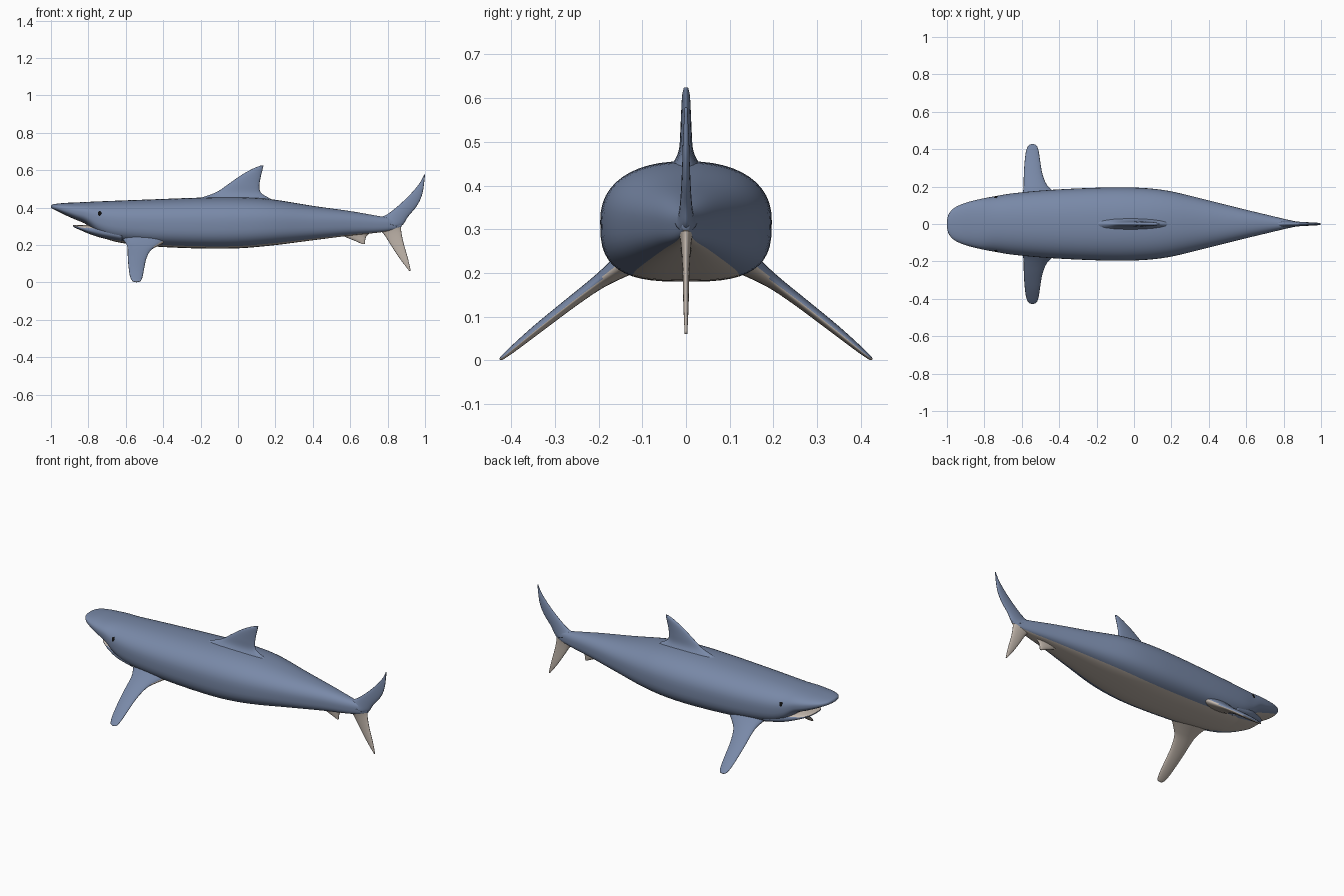
import bpy, bmesh
from math import sin, cos, pi, radians
from mathutils import Vector

if "Cube" in bpy.data.objects:
    bpy.data.objects.remove(bpy.data.objects["Cube"])


def material(name, rgb):
    m = bpy.data.materials.new(name)
    m.diffuse_color = (*rgb, 1)
    m.use_nodes = True
    m.node_tree.nodes["Principled BSDF"].inputs["Base Color"].default_value = m.diffuse_color
    return m


BLUE = material("blue_skin", (0.19, 0.25, 0.39))
CREAM = material("cream_belly", (0.56, 0.49, 0.43))
BLACK = material("black_eye", (0.005, 0.005, 0.005))


def smooth_rows(rows, steps=5):
    """Catmull-Rom interpolation of equally long rows of numbers."""
    out = []
    for i in range(len(rows) - 1):
        a, b, c, d = (rows[max(i - 1, 0)], rows[i], rows[i + 1],
                      rows[min(i + 2, len(rows) - 1)])
        for k in range(steps):
            t = k / steps
            out.append([0.5 * (2 * q + (r - p) * t + (2 * p - 5 * q + 4 * r - s) * t * t
                               + (3 * q - p - 3 * r + s) * t ** 3)
                        for p, q, r, s in zip(a, b, c, d)])
    out.append(list(rows[-1]))
    return out


def loft(name, rings, mats, is_second):
    """Skin rings of points, cap both ends, colour faces by normal."""
    bm = bmesh.new()
    vs = [[bm.verts.new(p) for p in ring] for ring in rings]
    n = len(vs[0])
    for a, b in zip(vs, vs[1:]):
        for j in range(n):
            f = bm.faces.new((a[j], a[(j + 1) % n], b[(j + 1) % n], b[j]))
            f.material_index = j
    for ring in (vs[0], vs[-1]):
        bm.faces.new(ring).material_index = 0
    bmesh.ops.recalc_face_normals(bm, faces=bm.faces)
    for f in bm.faces:
        f.material_index = int(is_second(f.material_index, f.normal))
        f.smooth = True
    me = bpy.data.meshes.new(name)
    bm.to_mesh(me)
    bm.free()
    for m in mats:
        me.materials.append(m)
    ob = bpy.data.objects.new(name, me)
    bpy.context.collection.objects.link(ob)
    return ob


N = 48


def power(v, n):
    return (1 if v >= 0 else -1) * abs(v) ** (2 / n)


def body_ring(x, top, bot, hw):
    """Rounded section with a flatter underside."""
    mid, h = (top + bot) / 2, (top - bot) / 2
    pts = []
    for j in range(N):
        a = 2 * pi * j / N
        n = 2.3 if sin(a) >= 0 else 3.0
        pts.append((x, hw * power(cos(a), n), mid + h * power(sin(a), n)))
    return pts


def belly(j, normal):
    return 240 <= (j + 0.5) * 360 / N <= 300


# Body: x, top, bottom, half width
body = [(-1.0, 0.408, 0.398, 0.012), (-0.992, 0.416, 0.393, 0.05),
        (-0.965, 0.421, 0.38, 0.083), (-0.92, 0.425, 0.358, 0.106),
        (-0.87, 0.427, 0.336, 0.122), (-0.81, 0.43, 0.309, 0.136),
        (-0.74, 0.433, 0.25, 0.149), (-0.64, 0.437, 0.214, 0.165),
        (-0.45, 0.444, 0.192, 0.182), (-0.2, 0.453, 0.181, 0.194),
        (0.0, 0.455, 0.182, 0.195), (0.18, 0.444, 0.197, 0.178),
        (0.4, 0.409, 0.225, 0.126), (0.6, 0.381, 0.25, 0.076),
        (0.75, 0.355, 0.266, 0.04), (0.83, 0.342, 0.28, 0.02),
        (0.875, 0.325, 0.298, 0.008)]
loft("body", [body_ring(*r) for r in smooth_rows(body)], (BLUE, CREAM), belly)

# Lower jaw, leaving the open mouth under the snout
jaw = [(-0.882, 0.306, 0.3, 0.02), (-0.872, 0.307, 0.292, 0.055),
       (-0.84, 0.306, 0.278, 0.085), (-0.79, 0.308, 0.257, 0.112),
       (-0.72, 0.31, 0.235, 0.138), (-0.62, 0.3, 0.215, 0.15)]
loft("lower_jaw", [body_ring(*r) for r in smooth_rows(jaw)], (BLUE, CREAM),
     lambda j, n: belly(j, n) or n.z > 0.6)


def fin(name, rows, thick_dir, mats, is_second=lambda j, n: False):
    """Rows: leading point (3), trailing point (3), half thickness."""
    rings = []
    for r in smooth_rows(rows, 6):
        lead, trail, t = Vector(r[:3]), Vector(r[3:6]), max(r[6], 0.001)
        c, d = (lead + trail) / 2, (lead - trail) / 2
        rings.append([c + d * cos(2 * pi * k / 20)
                      + thick_dir * t * sin(2 * pi * k / 20) for k in range(20)])
    return loft(name, rings, mats, is_second)


def upright_fin(name, rows, mat):
    """Centreline fin: lead x, lead z, trail x, trail z, half thickness."""
    fin(name, [(a, 0, b, c, 0, d, t) for a, b, c, d, t in rows],
        Vector((0, 1, 0)), (mat,))


upright_fin("dorsal_fin", [
    (-0.24, 0.44, 0.22, 0.425, 0.045), (-0.16, 0.465, 0.165, 0.452, 0.026),
    (-0.105, 0.488, 0.122, 0.48, 0.016), (-0.045, 0.53, 0.115, 0.52, 0.013),
    (0.02, 0.575, 0.122, 0.565, 0.011), (0.08, 0.608, 0.131, 0.602, 0.009),
    (0.12, 0.624, 0.136, 0.624, 0.005)], BLUE)

upright_fin("tail_upper_lobe", [
    (0.72, 0.345, 0.86, 0.295, 0.026), (0.785, 0.357, 0.885, 0.312, 0.017),
    (0.855, 0.408, 0.91, 0.352, 0.012), (0.925, 0.475, 0.957, 0.41, 0.009),
    (0.973, 0.533, 0.986, 0.475, 0.007), (0.997, 0.58, 1.0, 0.574, 0.003)], BLUE)

upright_fin("tail_lower_lobe", [
    (0.755, 0.285, 0.873, 0.315, 0.018), (0.785, 0.25, 0.872, 0.28, 0.012),
    (0.82, 0.195, 0.884, 0.215, 0.008), (0.87, 0.12, 0.908, 0.13, 0.006),
    (0.915, 0.062, 0.924, 0.06, 0.003)], CREAM)

upright_fin("anal_fin", [
    (0.53, 0.262, 0.72, 0.275, 0.016), (0.585, 0.238, 0.69, 0.25, 0.011),
    (0.625, 0.222, 0.681, 0.23, 0.008), (0.665, 0.204, 0.678, 0.204, 0.003)], CREAM)

# Pectoral fins and eyes on both sides: lead x, trail x, y, z, half thickness
pectoral = [(-0.62, -0.36, 0.12, 0.235, 0.034), (-0.595, -0.425, 0.17, 0.2, 0.022),
            (-0.59, -0.466, 0.21, 0.172, 0.016), (-0.589, -0.49, 0.27, 0.127, 0.013),
            (-0.584, -0.502, 0.34, 0.072, 0.011), (-0.577, -0.51, 0.39, 0.031, 0.008),
            (-0.565, -0.52, 0.418, 0.008, 0.005), (-0.55, -0.535, 0.426, 0.002, 0.002)]
for side, s in (("left", -1), ("right", 1)):
    fin(side + "_pectoral_fin",
        [(a, s * y, z, b, s * y, z, t) for a, b, y, z, t in pectoral],
        Vector((0, s * 0.62, 0.78)), (BLUE, CREAM), lambda j, n: n.z < -0.05)

    bpy.ops.mesh.primitive_uv_sphere_add(segments=20, ring_count=12, radius=1,
                                         location=(-0.74, s * 0.141, 0.366))
    eye = bpy.context.object
    eye.name = side + "_eye"
    eye.scale = (0.012, 0.007, 0.016)
    eye.rotation_euler = (radians(s * 12), 0, radians(s * 9))
    eye.data.materials.append(BLACK)
    bpy.ops.object.shade_smooth()
